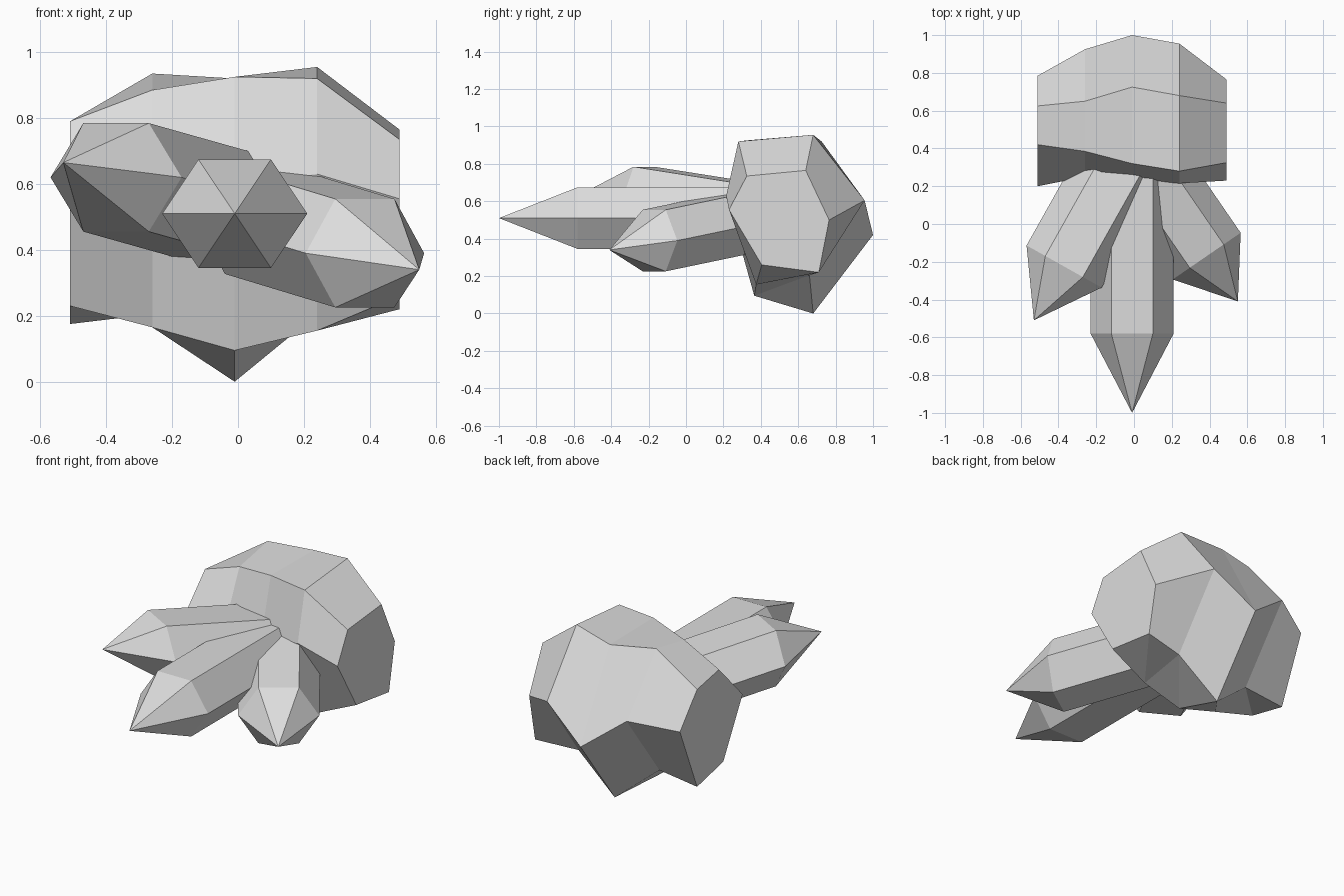
import bpy, math
from mathutils import Vector

if "Cube" in bpy.data.objects:
    bpy.data.objects.remove(bpy.data.objects["Cube"])

stone = bpy.data.materials.new("light_grey_stone")
stone.diffuse_color = (0.72, 0.72, 0.72, 1)
stone.use_nodes = True
stone.node_tree.nodes["Principled BSDF"].inputs["Base Color"].default_value = stone.diffuse_color


def make(name, verts, faces):
    me = bpy.data.meshes.new(name)
    me.from_pydata([tuple(v) for v in verts], [], faces)
    me.materials.append(stone)
    ob = bpy.data.objects.new(name, me)
    bpy.context.collection.objects.link(ob)
    bpy.context.view_layer.objects.active = ob
    bpy.ops.object.mode_set(mode='EDIT')
    bpy.ops.mesh.select_all(action='SELECT')
    bpy.ops.mesh.normals_make_consistent(inside=False)
    bpy.ops.object.mode_set(mode='OBJECT')
    return ob


# Boulder: six-sided sections (y, z) lofted along x.
# Order: front middle, front top, back top, back middle, back bottom, front bottom
sections = [
    (-0.51, [(0.20, 0.56), (0.42, 0.79), (0.625, 0.75), (0.785, 0.56), (0.625, 0.175), (0.38, 0.23)]),
    (-0.26, [(0.25, 0.59), (0.385, 0.885), (0.65, 0.935), (0.925, 0.61), (0.62, 0.205), (0.37, 0.165)]),
    (-0.01, [(0.235, 0.60), (0.32, 0.925), (0.725, 0.92), (1.0, 0.42), (0.68, 0.0), (0.365, 0.095)]),
    (0.24, [(0.215, 0.63), (0.28, 0.92), (0.68, 0.955), (0.955, 0.605), (0.66, 0.205), (0.375, 0.155)]),
    (0.49, [(0.23, 0.555), (0.325, 0.735), (0.64, 0.765), (0.765, 0.50), (0.71, 0.22), (0.405, 0.26)]),
]
verts = [(x, y, z) for x, ring in sections for y, z in ring]
faces = [tuple(range(6)), tuple(range(24, 30))]
for i in range(4):
    for j in range(6):
        k = (j + 1) % 6
        a, b, c, d = i * 6 + j, i * 6 + k, i * 6 + 6 + k, i * 6 + 6 + j
        if j == 4:      # folded underside
            faces += [(a, b, d), (b, c, d)]
        else:
            faces.append((a, b, c, d))
make("boulder", verts, faces)


# Crystals: hexagonal shafts with a pointed tip
def crystal(name, shoulder, tip, shaft, radius):
    shoulder, tip = Vector(shoulder), Vector(tip)
    axis = (tip - shoulder).normalized()
    side = axis.cross(Vector((0, 0, 1))).normalized()
    vs = []
    for centre in (shoulder - axis * shaft, shoulder):
        for k in range(6):
            t = k * math.pi / 3
            vs.append(centre + side * radius * math.cos(t)
                      + Vector((0, 0, 0.19 * math.sin(t))))
    vs.append(tip)
    fs = [tuple(range(6))]
    for k in range(6):
        n = (k + 1) % 6
        fs += [(k, n, n + 6, k + 6), (k + 6, n + 6, 12)]
    make(name, vs, fs)


crystal("middle_crystal", (-0.01, -0.58, 0.51), (-0.01, -1.0, 0.51), 0.95, 0.22)
crystal("left_crystal", (-0.37, -0.225, 0.62), (-0.53, -0.51, 0.665), 0.62, 0.228)
crystal("right_crystal", (0.385, -0.17, 0.39), (0.55, -0.41, 0.34), 0.60, 0.218)
